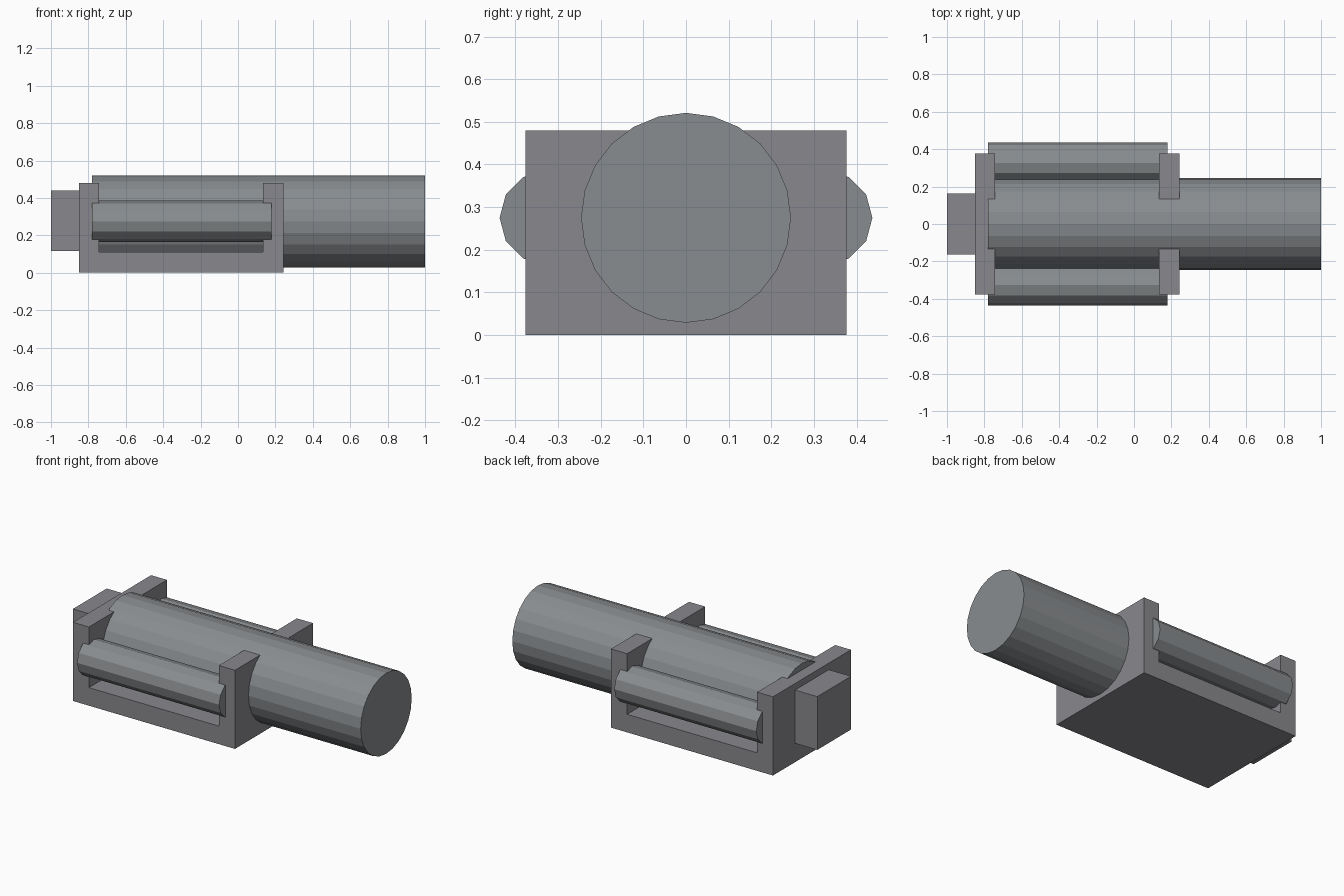
import bpy, bmesh
from math import pi
from mathutils import Matrix

if "Cube" in bpy.data.objects:
    bpy.data.objects.remove(bpy.data.objects["Cube"])

def material(name, rgb):
    mat = bpy.data.materials.new(name)
    mat.diffuse_color = (*rgb, 1)
    mat.use_nodes = True
    mat.node_tree.nodes["Principled BSDF"].inputs["Base Color"].default_value = mat.diffuse_color
    return mat

FRAME = material("dark_grey", (0.25, 0.25, 0.27))
METAL = material("steel_grey", (0.25, 0.265, 0.275))

def finish(name, bm, mat):
    bmesh.ops.recalc_face_normals(bm, faces=bm.faces)
    mesh = bpy.data.meshes.new(name)
    bm.to_mesh(mesh)
    bm.free()
    mesh.materials.append(mat)
    obj = bpy.data.objects.new(name, mesh)
    bpy.context.collection.objects.link(obj)
    return obj

def box(name, x0, x1, half_y, z0, z1):
    bm = bmesh.new()
    m = Matrix.Translation(((x0 + x1) / 2, 0, (z0 + z1) / 2)) @ Matrix.Diagonal((x1 - x0, 2 * half_y, z1 - z0, 1))
    bmesh.ops.create_cube(bm, size=1, matrix=m)
    return finish(name, bm, FRAME)

def rod(name, x0, x1, y, z, radius, sides):
    bm = bmesh.new()
    m = Matrix.Translation(((x0 + x1) / 2, y, z)) @ Matrix.Rotation(pi / 2, 4, 'Y')
    bmesh.ops.create_cone(bm, cap_ends=True, segments=sides, radius1=radius, radius2=radius,
                          depth=x1 - x0, matrix=m)
    return finish(name, bm, METAL)

# U-shaped cradle: floor slab with an upright plate at each end
profile = [(-0.85, 0), (0.243, 0), (0.243, 0.48), (0.134, 0.48),
           (0.134, 0.11), (-0.743, 0.11), (-0.743, 0.48), (-0.85, 0.48)]
bm = bmesh.new()
face = bm.faces.new([bm.verts.new((x, -0.376, z)) for x, z in profile])
ext = bmesh.ops.extrude_face_region(bm, geom=[face])
bmesh.ops.translate(bm, vec=(0, 0.752, 0),
                    verts=[v for v in ext["geom"] if isinstance(v, bmesh.types.BMVert)])
finish("cradle_frame", bm, FRAME)

# Block on the rear plate
box("rear_block", -1.0, -0.85, 0.163, 0.115, 0.44)

# Large central barrel
rod("main_barrel", -0.78, 1.0, 0, 0.275, 0.246, 24)

# Thin rods on both sides
for side, label in ((-1, "front"), (1, "back")):
    rod(label + "_side_rod", -0.78, 0.178, side * 0.327, 0.275, 0.11, 12)
